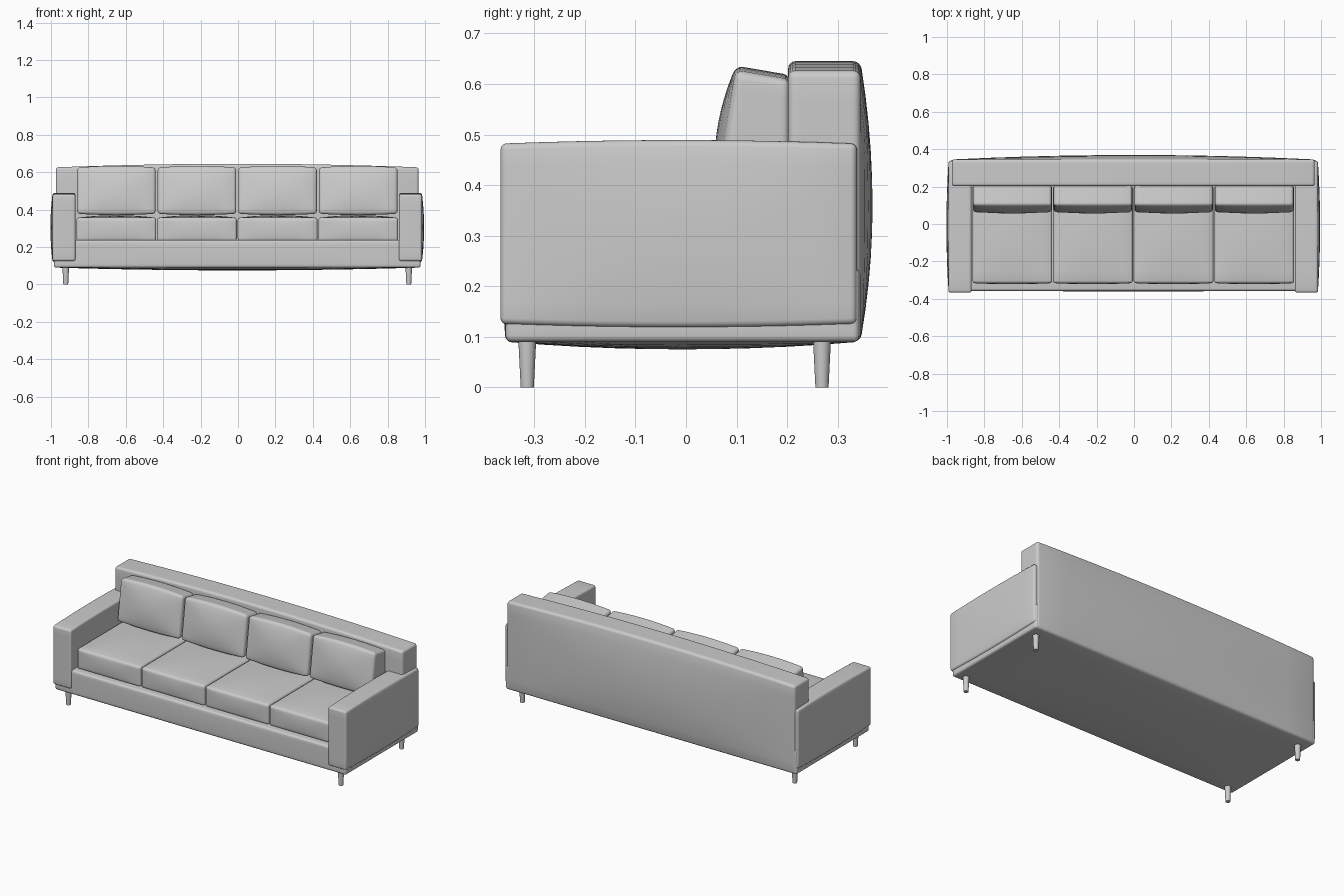
import bpy
import bmesh
from mathutils import Vector

if "Cube" in bpy.data.objects:
    bpy.data.objects.remove(bpy.data.objects["Cube"])

fabric = bpy.data.materials.new("light grey")
fabric.use_nodes = True
GREY = (0.6, 0.6, 0.6, 1)
fabric.diffuse_color = GREY
fabric.node_tree.nodes["Principled BSDF"].inputs["Base Color"].default_value = GREY

SHIFT = -0.004  # the whole sofa sits a touch off centre


def finish(name, bm):
    bmesh.ops.recalc_face_normals(bm, faces=bm.faces)
    for f in bm.faces:
        f.smooth = True
    mesh = bpy.data.meshes.new(name)
    bm.to_mesh(mesh)
    bm.free()
    mesh.materials.append(fabric)
    obj = bpy.data.objects.new(name, mesh)
    obj.location.x = SHIFT
    bpy.context.collection.objects.link(obj)
    return obj


def soft_box(name, lo, hi, radius, low_bulge=(0, 0, 0), high_bulge=(0, 0, 0),
             cuts=10, reshape=None):
    """Rounded upholstered block whose six sides can each swell outward."""
    lo, hi = Vector(lo), Vector(hi)
    mid, half = (lo + hi) / 2, (hi - lo) / 2
    bm = bmesh.new()
    bmesh.ops.create_cube(bm, size=2)
    for v in bm.verts:
        v.co = Vector(mid[i] + v.co[i] * half[i] for i in range(3))
    bmesh.ops.bevel(bm, geom=bm.edges[:], offset=radius, segments=4,
                    profile=0.5, affect='EDGES')
    # Slice the block into a grid so that the swelling is smooth
    for axis in range(3):
        normal = Vector((0, 0, 0))
        normal[axis] = 1
        start, end = lo[axis] + radius, hi[axis] - radius
        for k in range(1, cuts):
            point = mid.copy()
            point[axis] = start + (end - start) * k / cuts
            bmesh.ops.bisect_plane(bm, geom=bm.verts[:] + bm.edges[:] + bm.faces[:],
                                   plane_co=point, plane_no=normal)
    for v in bm.verts:
        t = [(v.co[i] - mid[i]) / half[i] for i in range(3)]
        for i in range(3):
            a, b = t[i - 1], t[i - 2]
            swell = max(0, 1 - a * a) * max(0, 1 - b * b)
            # Edges lift a little along with the middle of each side
            swell = 0.65 * swell + 0.35 * max(0, 1 - max(a * a, b * b))
            v.co[i] += swell * (max(t[i], 0) * high_bulge[i] + min(t[i], 0) * low_bulge[i])
        if reshape:
            reshape(v.co, t)
    return finish(name, bm)


def crown(height):
    """Raise the long top edge toward the middle."""
    def apply(co, t):
        co.z += height * max(t[2], 0) * max(0, 1 - t[0] ** 2)
    return apply


def arm_crown(co, t):
    co.z += 0.007 * t[2] * max(0, 1 - t[1] ** 2)


def lean(co, t):
    """Tilt the cushion's front, slope its top to the back and crown it."""
    front = (1 - t[1]) / 2
    up = (1 + t[2]) / 2
    co.y += 0.037 * front * up
    co.z += up * (0.018 * (front - 1) + 0.010 * (1 - t[0] ** 2))
    co.z -= 0.008 * (1 - up) * front * (1 - t[0] ** 2)


# Base frame and backrest
soft_box("base", (-0.98, -0.357, 0.09), (0.98, 0.343, 0.237), 0.012,
         low_bulge=(0, 0.003, 0.015))
soft_box("backrest", (-0.97, 0.202, 0.09), (0.97, 0.345, 0.626), 0.014,
         high_bulge=(0, 0.024, 0), reshape=crown(0.019))

# Arms
for side, sx in (("left", 1), ("right", -1)):
    x0, x1 = sorted((sx * 0.865, sx * 0.987))
    out = 0.012
    soft_box(side + "_arm", (x0, -0.367, 0.125), (x1, 0.338, 0.482), 0.012,
             low_bulge=(out if sx < 0 else 0, 0, 0),
             high_bulge=(out if sx > 0 else 0, 0, 0), reshape=arm_crown)

# Four seat cushions with four loose back cushions on top
PITCH = 0.431
for n in range(4):
    cx = (n - 1.5) * PITCH
    x0, x1 = cx - 0.213, cx + 0.213
    soft_box("seat_cushion_%d" % (n + 1), (x0, -0.316, 0.232), (x1, 0.205, 0.356),
             0.013, low_bulge=(0, 0.006, 0), high_bulge=(0, 0, 0.014))
    soft_box("back_cushion_%d" % (n + 1), (x0 + 0.003, 0.062, 0.378),
             (x1 - 0.003, 0.205, 0.626), 0.016,
             low_bulge=(0, 0.02, 0), reshape=lean)

# Tapered round legs
for side, x in (("left", 0.917), ("right", -0.917)):
    for end, y in (("front", -0.314), ("back", 0.269)):
        bm = bmesh.new()
        bmesh.ops.create_cone(bm, cap_ends=True, segments=24, radius1=0.013,
                              radius2=0.018, depth=0.1)
        bmesh.ops.translate(bm, verts=bm.verts, vec=(x, y, 0.05))
        leg = finish("%s_%s_leg" % (end, side), bm)
        for p in leg.data.polygons:
            p.use_smooth = abs(p.normal.z) < 0.9
